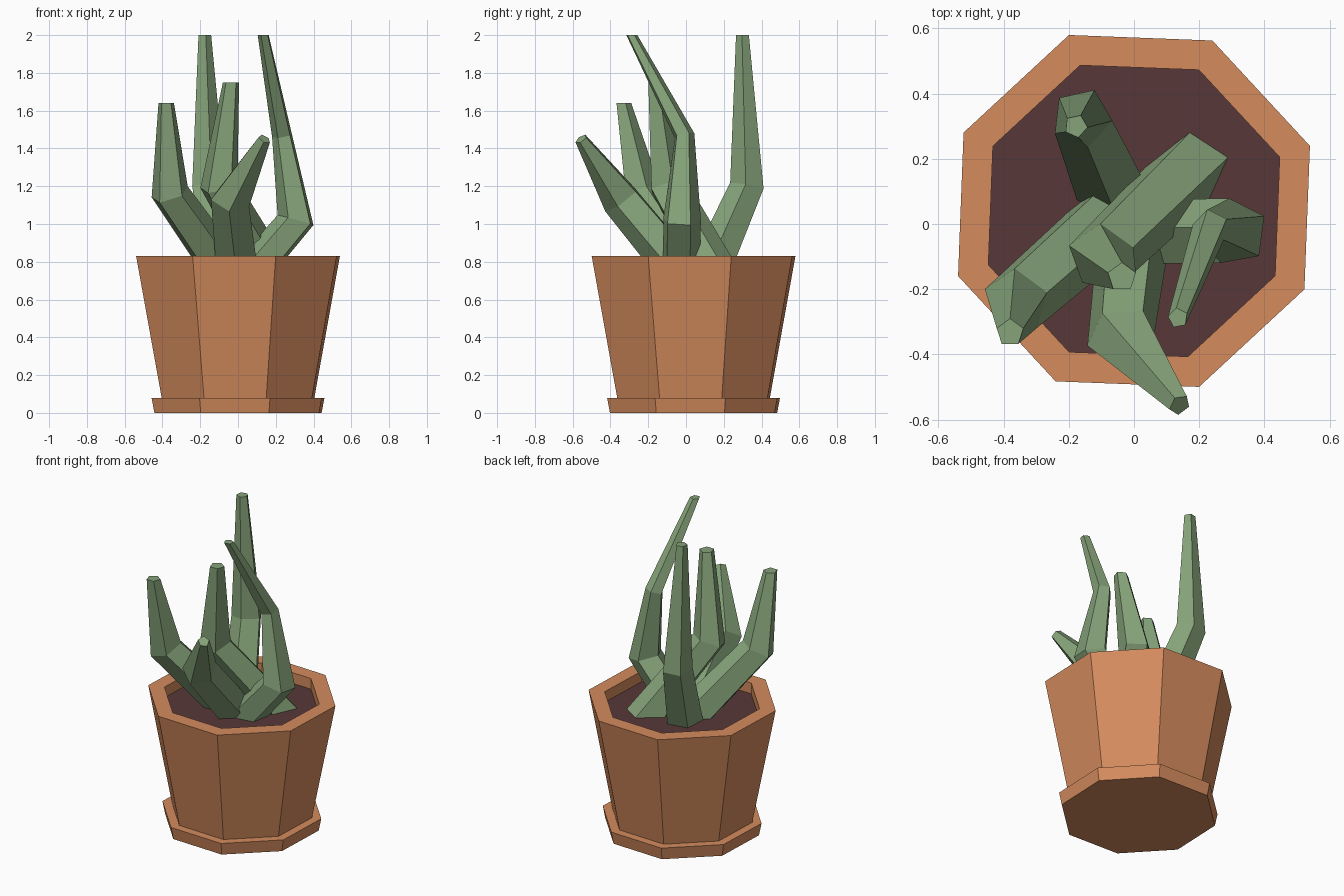
import bpy, bmesh, math
from mathutils import Vector

if "Cube" in bpy.data.objects:
    bpy.data.objects.remove(bpy.data.objects["Cube"])


def material(name, rgb):
    m = bpy.data.materials.new(name)
    m.diffuse_color = (*rgb, 1)
    m.use_nodes = True
    m.node_tree.nodes["Principled BSDF"].inputs["Base Color"].default_value = m.diffuse_color
    return m


TERRACOTTA = material("terracotta", (0.66, 0.26, 0.11))
SOIL = material("dark_soil", (0.095, 0.039, 0.039))
GREEN = material("leaf_green", (0.24, 0.37, 0.195))


def loft(name, rings, mat):
    """Skin a list of point rings and cap both ends."""
    bm = bmesh.new()
    loops = [[bm.verts.new(p) for p in ring] for ring in rings]
    for a, b in zip(loops, loops[1:]):
        n = len(a)
        for i in range(n):
            j = (i + 1) % n
            bm.faces.new((a[i], a[j], b[j], b[i]))
    bm.faces.new(loops[0][::-1])
    bm.faces.new(loops[-1])
    bmesh.ops.recalc_face_normals(bm, faces=bm.faces)
    mesh = bpy.data.meshes.new(name)
    bm.to_mesh(mesh)
    bm.free()
    mesh.materials.append(mat)
    obj = bpy.data.objects.new(name, mesh)
    bpy.context.collection.objects.link(obj)
    return obj


def circle(radius, sides, turn):
    angles = [math.radians(turn + 360 * i / sides) for i in range(sides)]
    return [Vector((radius * math.cos(a), radius * math.sin(a), 0)) for a in angles]


def octagons(name, profile, mat):
    """Eight-sided turned part from (radius, height) pairs."""
    centre = Vector((0, 0.04, 0))
    return loft(name, [[p + centre + Vector((0, 0, z)) for p in circle(r, 8, 20.3)]
                       for r, z in profile], mat)


def stem(name, path, turn, flat_tip=True):
    """Five-sided tapered stem along (x, y, z, radius) points."""
    pts = [Vector(p[:3]) for p in path]
    dirs = [(b - a).normalized() for a, b in zip(pts, pts[1:])]
    up = Vector((0, 0, 1))
    tangents = [dirs[0]] + [(a + b).normalized() for a, b in zip(dirs, dirs[1:])]
    tangents.append(up if flat_tip else dirs[-1])
    rings = []
    for p, t, spec in zip(pts, tangents, path):
        q = up.rotation_difference(t)
        rings.append([p + q @ v for v in circle(spec[3], 5, turn)])
    return loft(name, rings, GREEN)


# Saucer, pot with recessed top, soil
octagons("saucer", [(0.472, 0), (0.488, 0.08)], TERRACOTTA)
octagons("pot", [(0.43, 0.075), (0.575, 0.83), (0.476, 0.83), (0.476, 0.74)], TERRACOTTA)
octagons("soil", [(0.476, 0.735), (0.476, 0.76)], SOIL)

# Five bent stems, rooted below the soil
stem("back_stem", [(-0.05, 0.07, 0.62, 0.12), (-0.16, 0.325, 1.2, 0.095),
                   (-0.178, 0.30, 2.0, 0.036)], 66)
stem("left_stem", [(0.02, 0.10, 0.62, 0.12), (-0.36, -0.235, 1.16, 0.105),
                   (-0.38, -0.333, 1.64, 0.043)], 90)
stem("middle_stem", [(0.235, 0.225, 0.62, 0.12), (-0.10, -0.10, 1.2, 0.105),
                     (-0.037, -0.163, 1.75, 0.045)], 90)
stem("front_stem", [(0.01, 0.08, 0.62, 0.12), (-0.04, -0.34, 1.13, 0.108),
                    (0.14, -0.555, 1.45, 0.035)], -90, flat_tip=False)
stem("right_stem", [(-0.03, -0.03, 0.62, 0.105), (0.31, -0.025, 1.02, 0.105),
                    (0.235, -0.01, 1.47, 0.056), (0.135, -0.288, 2.0, 0.031)], 28)
